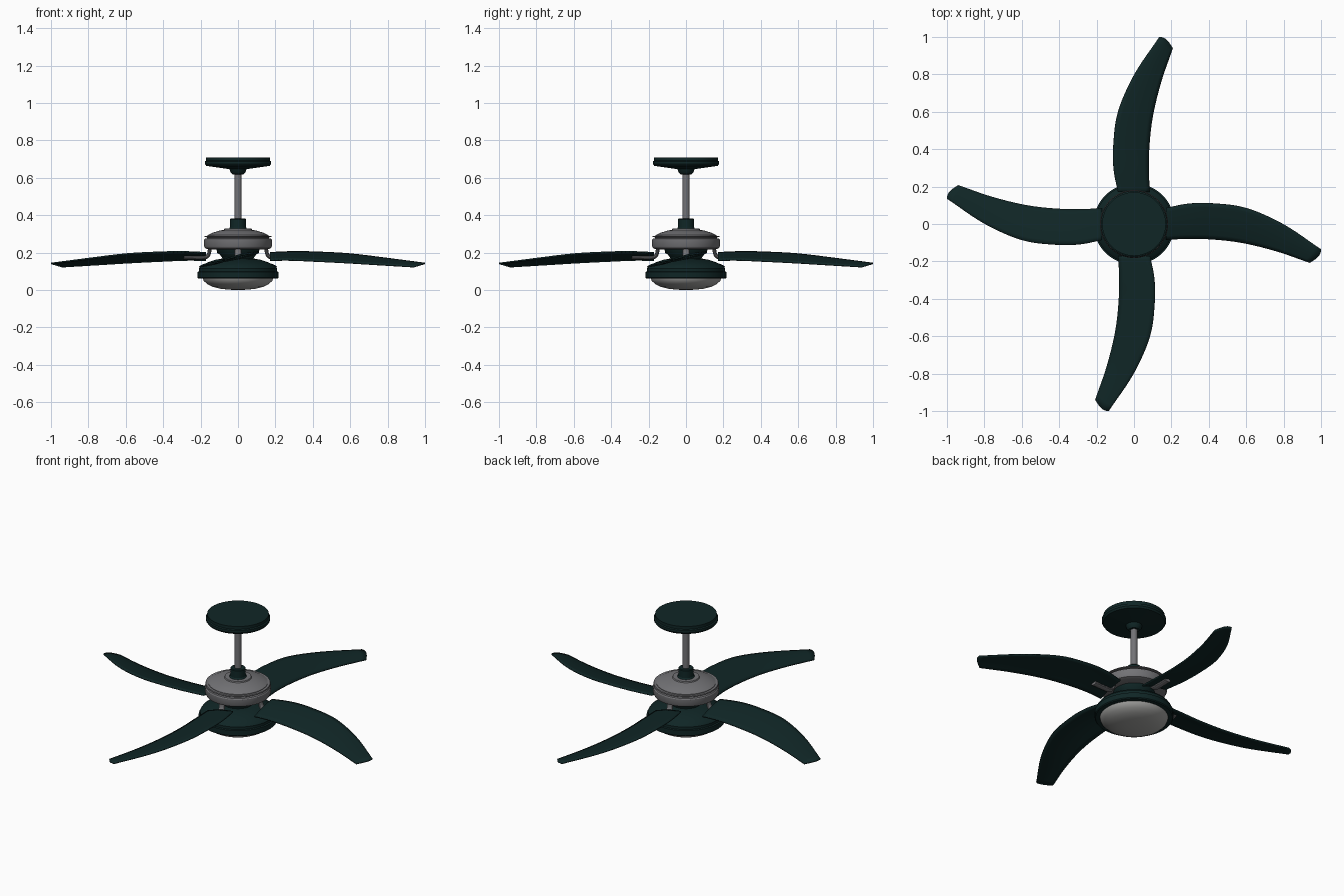
import bpy, bmesh, math
from mathutils import Vector, Matrix

if "Cube" in bpy.data.objects:
    bpy.data.objects.remove(bpy.data.objects["Cube"])


def material(name, rgb):
    m = bpy.data.materials.new(name)
    m.diffuse_color = (*rgb, 1)
    m.use_nodes = True
    m.node_tree.nodes["Principled BSDF"].inputs["Base Color"].default_value = m.diffuse_color
    return m


GREEN = material("dark green", (0.005, 0.019, 0.019))
GREY = material("brushed grey", (0.17, 0.17, 0.18))
GLASS = material("frosted glass", (0.36, 0.36, 0.35))


def finish(bm, name, mat, angle=30):
    bmesh.ops.recalc_face_normals(bm, faces=bm.faces)
    mesh = bpy.data.meshes.new(name)
    bm.to_mesh(mesh)
    bm.free()
    mesh.materials.append(mat)
    ob = bpy.data.objects.new(name, mesh)
    bpy.context.collection.objects.link(ob)
    bpy.ops.object.select_all(action='DESELECT')
    ob.select_set(True)
    bpy.context.view_layer.objects.active = ob
    bpy.ops.object.shade_smooth_by_angle(angle=math.radians(angle))
    return ob


def lathe(name, profile, mat, n=64):
    """Spin an (r, z) profile about the z axis; r = 0 closes the end."""
    bm = bmesh.new()
    vs = [bm.verts.new((r, 0, z)) for r, z in profile]
    es = [bm.edges.new(p) for p in zip(vs, vs[1:])]
    bmesh.ops.spin(bm, geom=vs + es, cent=(0, 0, 0), axis=(0, 0, 1),
                   angle=2 * math.pi, steps=n, use_duplicate=False)
    bmesh.ops.remove_doubles(bm, verts=bm.verts, dist=1e-5)
    return finish(bm, name, mat)


def spline(pts, t):
    """Catmull-Rom point on a list, t in 0..1."""
    p = [Vector(q) for q in pts]
    p = [2 * p[0] - p[1]] + p + [2 * p[-1] - p[-2]]
    s = t * (len(pts) - 1)
    i = min(int(s), len(pts) - 2)
    u = s - i
    a, b, c, d = p[i:i + 4]
    return 0.5 * (2 * b + (c - a) * u + (2 * a - 5 * b + 4 * c - d) * u ** 2
                  + (3 * b - a - 3 * c + d) * u ** 3)


# ceiling mount, rod and collar
lathe("ceiling_canopy", [(0, .709), (.170, .709), (.170, .692), (.177, .688), (.177, .674),
                         (.170, .664), (.045, .646), (.041, .632), (.030, .619), (0, .617)], GREEN)
lathe("down_rod", [(0, .63), (.019, .63), (.019, .36), (0, .36)], GREY, 32)
lathe("rod_collar", [(0, .382), (.038, .382), (.042, .378), (.043, .335), (.05, .325), (0, .322)], GREEN)

# motor
lathe("motor_housing", [(0, .328), (.072, .328), (.075, .322), (.100, .317), (.140, .305), (.164, .293),
                        (.164, .290), (.178, .290), (.180, .284), (.166, .282), (.166, .276), (.178, .274),
                        (.182, .268), (.182, .236), (.176, .224), (.160, .218), (0, .218)], GREY)

# switch housing: neck and wide bowl
lathe("lower_neck", [(0, .222), (.116, .222), (.112, .205), (.085, .175), (.08, .15), (0, .15)], GREEN)
lathe("lamp_bowl", [(0, .168), (.085, .168), (.12, .162), (.165, .147), (.200, .127), (.209, .115),
                    (.209, .100), (.217, .097), (.217, .066), (.212, .061), (0, .061)], GREEN)
lathe("glass_shade", [(0, .064), (.189, .064), (.184, .05), (.165, .032), (.135, .017),
                      (.095, .007), (.05, .002), (0, 0)], GLASS)

# blade outline for the +x arm: raised convex edge and low concave edge
HIGH = [(.17, .085, .203), (.29, .108, .208), (.42, .110, .206), (.60, .085, .196),
        (.80, -.002, .172), (1.0, -.135, .146)]
LOW = [(.17, -.085, .163), (.28, -.080, .164), (.42, -.083, .158), (.58, -.102, .150),
       (.76, -.146, .139), (.94, -.208, .128)]


def blade(name, rot):
    bm = bmesh.new()
    nu, nv = 30, 8
    grid = []
    for i in range(nu + 1):
        t = i / nu
        a, b = spline(HIGH, t), spline(LOW, t)
        row = []
        for j in range(nv + 1):
            v = j / nv
            p = a.lerp(b, v)
            p.x += .018 * math.sin(math.pi * v) * t ** 6   # rounded tip
            p.z += .006 * math.sin(math.pi * v)            # slight camber
            row.append(bm.verts.new(rot @ p))
        grid.append(row)
    for i in range(nu):
        for j in range(nv):
            bm.faces.new((grid[i][j], grid[i + 1][j], grid[i + 1][j + 1], grid[i][j + 1]))
    ob = finish(bm, name, GREEN, 40)
    m = ob.modifiers.new("thickness", 'SOLIDIFY')
    m.thickness = .008
    m.offset = -1
    return ob


def bracket(name, rot):
    """Bent arm from the motor underside to the blade underside."""
    path = [(.150, 0, .228), (.155, 0, .195), (.170, 0, .176), (.200, 0, .172), (.29, 0, .174)]
    bm = bmesh.new()
    rings = []
    steps, n = 20, 12
    for i in range(steps + 1):
        t = i / steps
        p = spline(path, t)
        d = (spline(path, min(1, t + .01)) - spline(path, max(0, t - .01))).normalized()
        side = Vector((0, 1, 0))
        up = d.cross(side)
        ring = []
        for k in range(n):
            c = 2 * math.pi * k / n
            ring.append(bm.verts.new(rot @ (p + side * .019 * math.cos(c) + up * .010 * math.sin(c))))
        rings.append(ring)
    for r, s in zip(rings, rings[1:]):
        for k in range(n):
            bm.faces.new((r[k], r[(k + 1) % n], s[(k + 1) % n], s[k]))
    bm.faces.new(rings[0])
    bm.faces.new(rings[-1])
    return finish(bm, name, GREY)


for q in range(4):
    R = Matrix.Rotation(q * math.pi / 2, 3, 'Z')
    blade(f"blade_{q + 1}", R)
    bracket(f"blade_bracket_{q + 1}", R)
